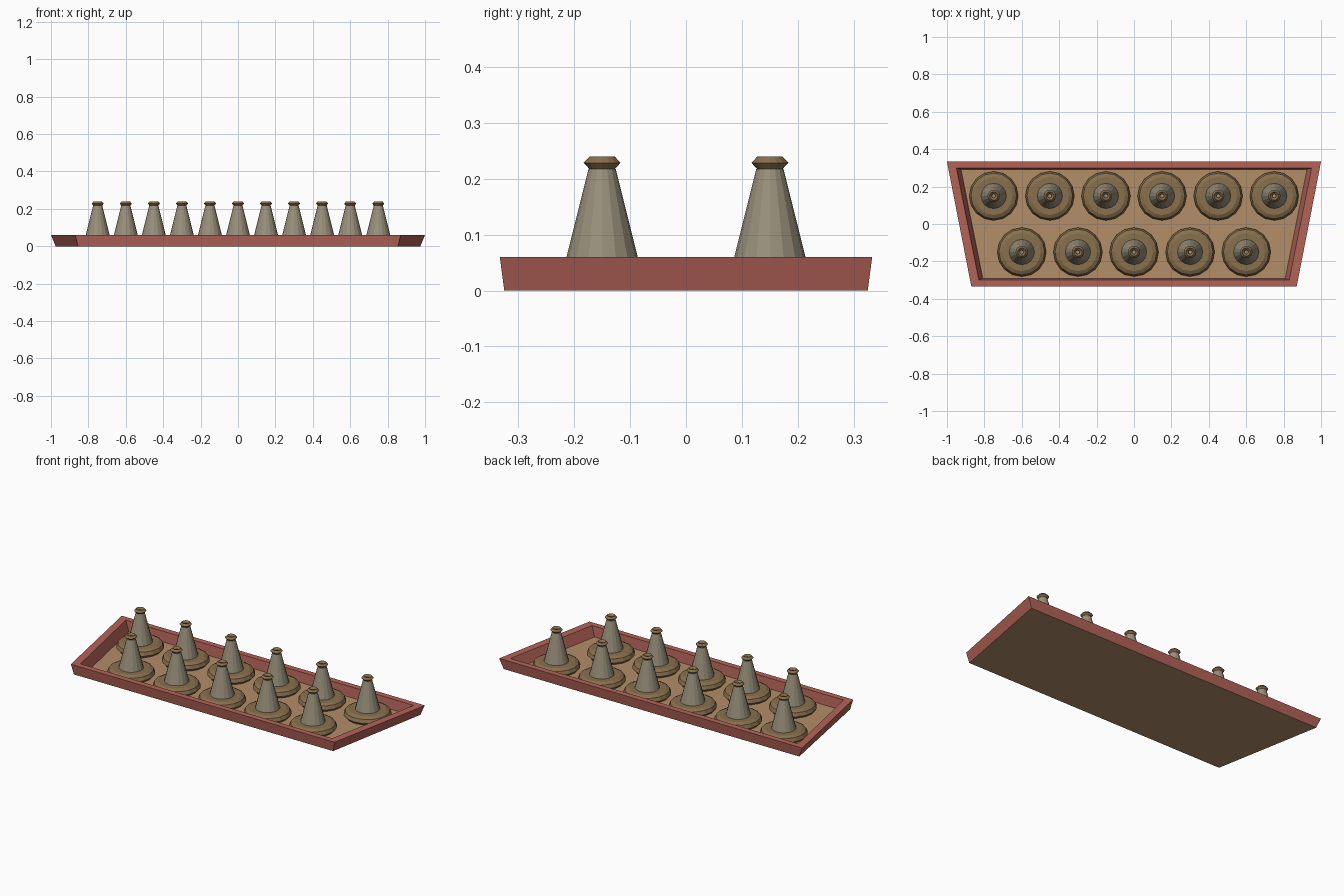
import bpy, bmesh, math

if "Cube" in bpy.data.objects:
    bpy.data.objects.remove(bpy.data.objects["Cube"])


def material(name, color):
    m = bpy.data.materials.new(name)
    m.diffuse_color = (*color, 1)
    m.use_nodes = True
    m.node_tree.nodes["Principled BSDF"].inputs["Base Color"].default_value = m.diffuse_color
    return m


RED = material("red_paint", (0.45, 0.125, 0.095))
TAN = material("tan_wood", (0.45, 0.27, 0.14))
BROWN = material("brown_trim", (0.25, 0.16, 0.075))
STONE = material("grey_stone", (0.32, 0.28, 0.20))


def finish(name, bm, mat, loc=(0, 0, 0)):
    bmesh.ops.recalc_face_normals(bm, faces=bm.faces)
    me = bpy.data.meshes.new(name)
    bm.to_mesh(me)
    bm.free()
    me.materials.append(mat)
    ob = bpy.data.objects.new(name, me)
    ob.location = loc
    bpy.context.collection.objects.link(ob)
    return ob


def trapezoid(bm, back_x, front_x, y, z):
    pts = [(-front_x, -y), (front_x, -y), (back_x, y), (-back_x, y)]
    return [bm.verts.new((px, py, z)) for px, py in pts]


def bridge(bm, a, b):
    n = len(a)
    for i in range(n):
        bm.faces.new((a[i], a[(i + 1) % n], b[(i + 1) % n], b[i]))


def lathe(name, profile, mat, loc, closed=False, sides=16):
    # closed profiles make a ring, open ones get capped at both ends
    bm = bmesh.new()
    rings = []
    for r, z in profile:
        rings.append([bm.verts.new((r * math.cos(math.tau * i / sides),
                                    r * math.sin(math.tau * i / sides), z))
                      for i in range(sides)])
    for a, b in zip(rings, rings[1:]):
        bridge(bm, a, b)
    if closed:
        bridge(bm, rings[-1], rings[0])
    else:
        bm.faces.new(rings[0])
        bm.faces.new(rings[-1])
    return finish(name, bm, mat, loc)


# Tapered tray rim: outer wall, flat top, inner wall
bm = bmesh.new()
loops = [trapezoid(bm, *v) for v in [(0.975, 0.855, 0.325, 0),
                                     (1.0, 0.87, 0.333, 0.06),
                                     (0.95, 0.83, 0.299, 0.06),
                                     (0.925, 0.808, 0.292, 0)]]
for a, b in zip(loops, loops[1:]):
    bridge(bm, a, b)
finish("tray_rim", bm, RED)

# Tray floor
bm = bmesh.new()
bm.faces.new(trapezoid(bm, 0.975, 0.855, 0.325, 0))
finish("tray_floor", bm, TAN)

# Profiles of one post: round foot, tapered cone, diamond-section collar
FOOT = [(0.12, 0.001), (0.131, 0.015), (0.122, 0.035), (0.102, 0.045), (0.05, 0.045)]
CONE = [(0.07, 0.035), (0.0245, 0.217)]
COLLAR = [(0.033, 0.2285), (0.022, 0.24), (0.010, 0.2285), (0.022, 0.2165)]

# Six posts in the back row, five in the front row
for row, count, y in (("back", 6, 0.15), ("front", 5, -0.15)):
    for i in range(count):
        loc = (0.3 * (i - (count - 1) / 2), y, 0)
        lathe(f"{row}_foot_{i + 1}", FOOT, BROWN, loc)
        lathe(f"{row}_cone_{i + 1}", CONE, STONE, loc)
        lathe(f"{row}_collar_{i + 1}", COLLAR, BROWN, loc, closed=True)
